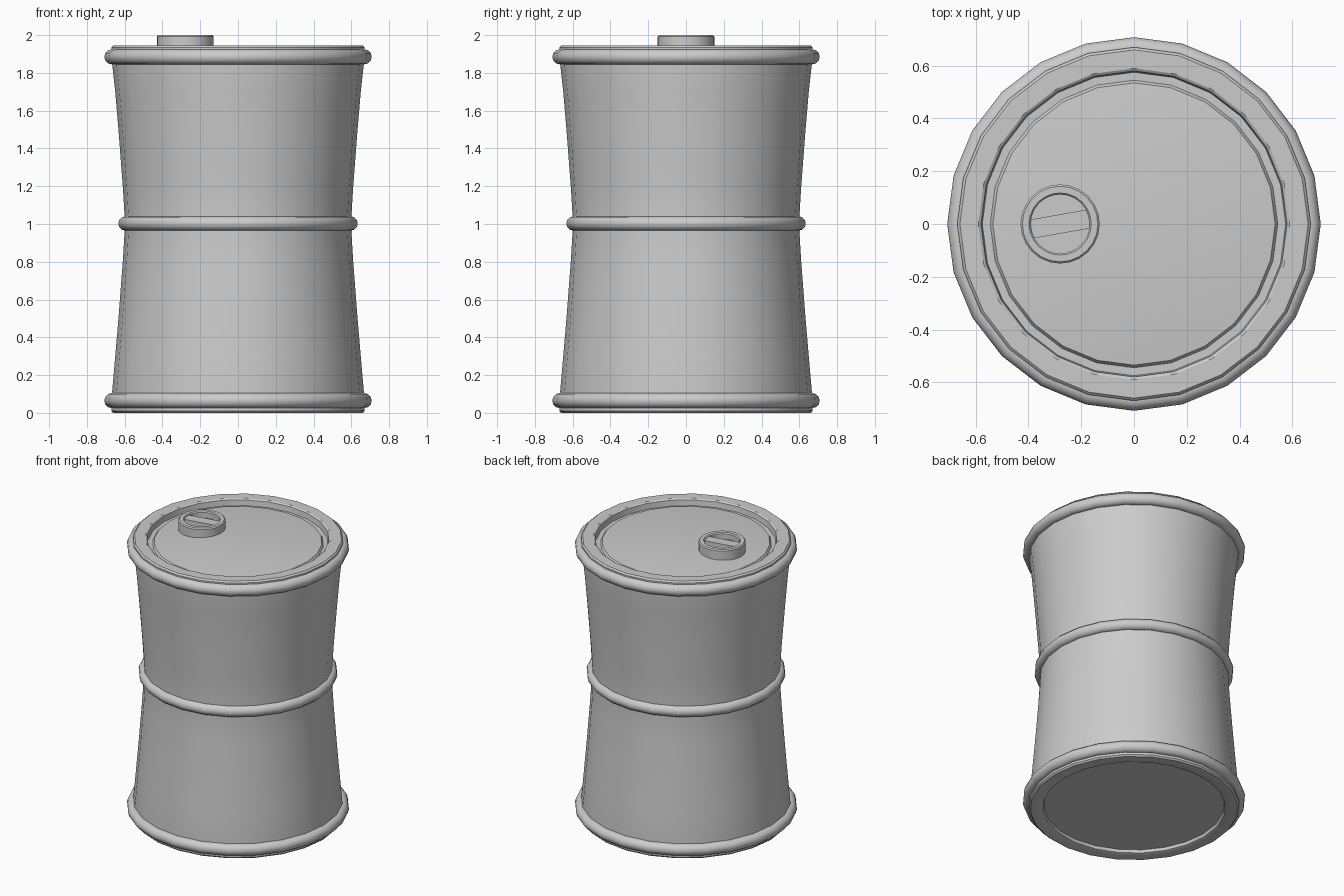
import bpy, bmesh, math

if "Cube" in bpy.data.objects:
    bpy.data.objects.remove(bpy.data.objects["Cube"])

SIDES = 24

def finish(name, bm, loc=(0, 0, 0), rot=0, angle=35):
    bmesh.ops.recalc_face_normals(bm, faces=bm.faces)
    mesh = bpy.data.meshes.new(name)
    bm.to_mesh(mesh)
    bm.free()
    ob = bpy.data.objects.new(name, mesh)
    ob.location = loc
    ob.rotation_euler.z = rot
    bpy.context.collection.objects.link(ob)
    bpy.ops.object.select_all(action='DESELECT')
    ob.select_set(True)
    bpy.context.view_layer.objects.active = ob
    bpy.ops.object.shade_smooth_by_angle(angle=math.radians(angle))
    return ob

def lathe(name, profile, sides=SIDES, loc=(0, 0, 0), closed=False, angle=35):
    """Revolve an (r, z) profile around the z axis."""
    bm = bmesh.new()
    rings = []
    for r, z in profile:
        n = 1 if r == 0 else sides
        rings.append([bm.verts.new((r * math.cos(2 * math.pi * i / sides),
                                    r * math.sin(2 * math.pi * i / sides), z)) for i in range(n)])
    pairs = list(zip(rings, rings[1:])) + ([(rings[-1], rings[0])] if closed else [])
    for a, b in pairs:
        for i in range(sides):
            j = (i + 1) % sides
            quad = [a[i % len(a)], a[j % len(a)], b[j % len(b)], b[i % len(b)]]
            bm.faces.new(list(dict.fromkeys(quad)))
    return finish(name, bm, loc, 0, angle)

def hoop(name, major, z, minor):
    pts = [(major + minor * math.cos(2 * math.pi * k / 12),
            z + minor * math.sin(2 * math.pi * k / 12)) for k in range(12)]
    return lathe(name, pts, closed=True, angle=50)

# Barrel shell: recessed base, waisted wall, rounded rim, groove and domed lid
lathe("barrel_body", [
    (0, 0.025), (0.575, 0.025), (0.58, 0.005), (0.59, 0), (0.66, 0), (0.67, 0.01), (0.67, 0.07),
    (0.65, 0.30), (0.633, 0.50), (0.61, 0.80), (0.598, 1.0), (0.61, 1.20), (0.633, 1.50),
    (0.65, 1.70), (0.67, 1.88), (0.67, 1.935), (0.66, 1.945), (0.59, 1.945), (0.58, 1.938),
    (0.575, 1.90), (0.545, 1.90), (0.535, 1.915), (0.40, 1.928), (0.20, 1.939), (0, 1.943)])

# Three hoops
hoop("bottom_hoop", 0.668, 0.065, 0.04)
hoop("middle_hoop", 0.596, 1.003, 0.038)
hoop("top_hoop", 0.668, 1.885, 0.04)

# Filler cap: ring with sunken floor
CAP = (-0.28, 0, 0)
lathe("filler_cap", [(0, 1.91), (0.15, 1.91), (0.15, 1.993), (0.143, 2.0), (0.118, 2.0),
                     (0.112, 1.993), (0.112, 1.955), (0, 1.955)], loc=CAP)

# Grip bar across the cap
bm = bmesh.new()
bmesh.ops.create_cube(bm, size=1)
for v in bm.verts:
    v.co = (v.co.x * 0.222, v.co.y * 0.072, 1.968 + v.co.z * 0.045)
finish("cap_grip", bm, CAP, math.radians(10))
